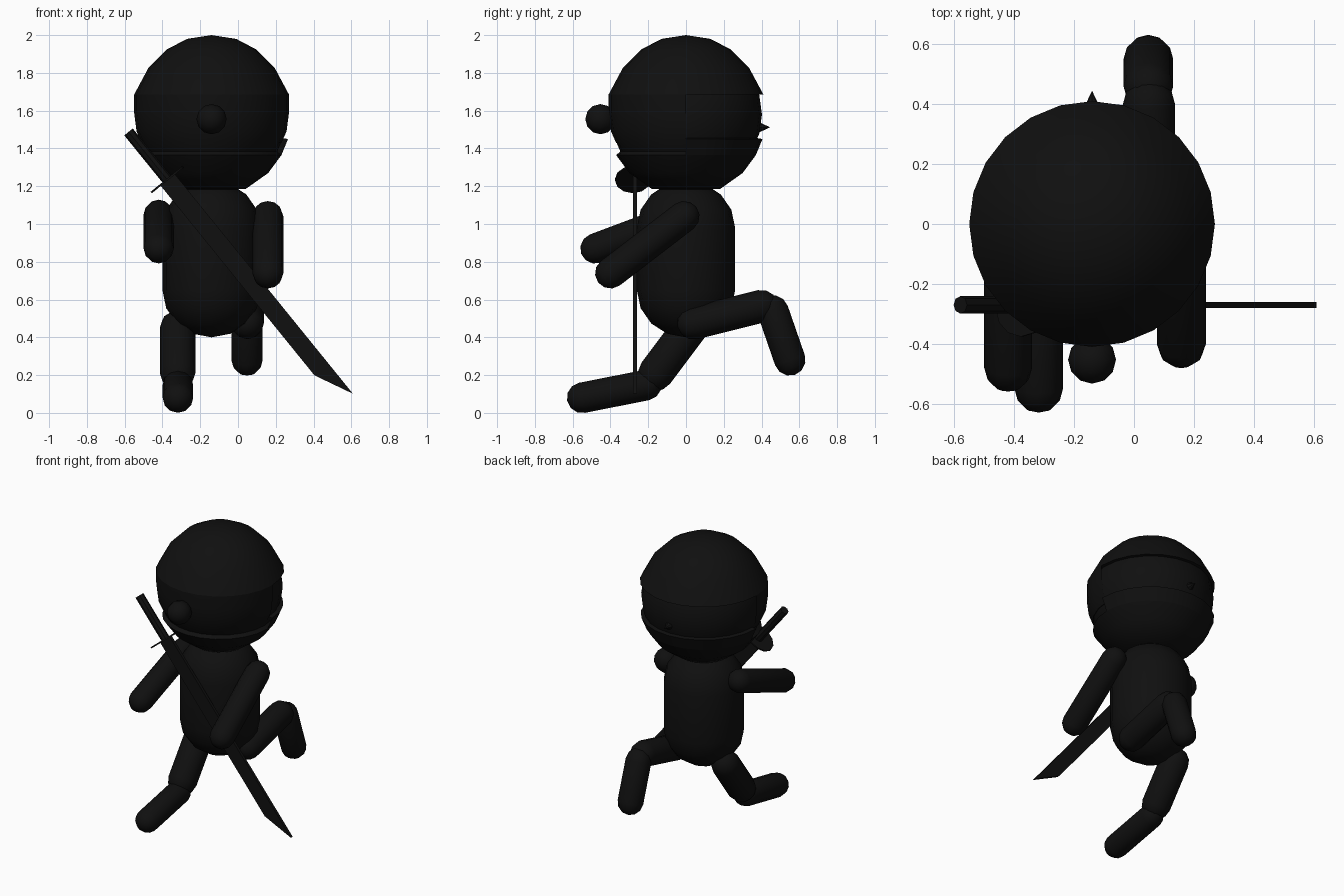
import bpy, math
from mathutils import Vector, Matrix

if "Cube" in bpy.data.objects:
    bpy.data.objects.remove(bpy.data.objects["Cube"])

mat = bpy.data.materials.new("black_cloth")
mat.diffuse_color = (0.005, 0.005, 0.005, 1)
mat.use_nodes = True
mat.node_tree.nodes["Principled BSDF"].inputs["Base Color"].default_value = mat.diffuse_color
CX = -0.14  # body axis


def make(name, verts, faces, angle=35):
    me = bpy.data.meshes.new(name)
    me.from_pydata([tuple(v) for v in verts], [], faces)
    me.materials.append(mat)
    ob = bpy.data.objects.new(name, me)
    bpy.context.collection.objects.link(ob)
    bpy.ops.object.select_all(action='DESELECT')
    ob.select_set(True)
    bpy.context.view_layer.objects.active = ob
    # weld poles and seam, then orient outward
    bpy.ops.object.mode_set(mode='EDIT')
    bpy.ops.mesh.select_all(action='SELECT')
    bpy.ops.mesh.remove_doubles(threshold=0.0005)
    bpy.ops.mesh.normals_make_consistent(inside=False)
    bpy.ops.object.mode_set(mode='OBJECT')
    bpy.ops.object.shade_smooth_by_angle(angle=math.radians(angle))
    return ob


def lathe(name, profile, seg=24, start=0.0, end=360.0, matrix=None):
    """Revolve (radius, height) points about z, optionally part way round."""
    matrix = matrix or Matrix.Translation((CX, 0, 0))
    verts, faces, n = [], [], len(profile)
    for i in range(seg + 1):
        a = math.radians(start + (end - start) * i / seg)
        verts += [matrix @ Vector((r * math.cos(a), r * math.sin(a), z)) for r, z in profile]
    for i in range(seg):
        for j in range(n - 1):
            a = i * n + j
            faces.append((a, a + n, a + n + 1, a + 1))
    return make(name, verts, faces)


def along(p, q):
    """Matrix placing local z along p to q."""
    p, q = Vector(p), Vector(q)
    return Matrix.Translation(p) @ (q - p).to_track_quat('Z', 'Y').to_matrix().to_4x4()


def arc(r, z, a0, a1, n, rz=None):
    rz = rz or r
    pts = []
    for i in range(n + 1):
        a = math.radians(a0 + (a1 - a0) * i / n)
        pts.append((max(0, r * math.cos(a)), z + rz * math.sin(a)))
    return pts


def capsule(name, p, q, r):
    length = (Vector(q) - Vector(p)).length
    profile = arc(r, 0, -90, 0, 3) + arc(r, length, 0, 90, 3)
    return lathe(name, profile, 12, matrix=along(p, q))


# Head inside the hood
lathe("head", arc(0.402, 1.58, -90, 90, 12, 0.39))

# Hood: full dome above the eye opening, back half below it
lathe("hood_dome", [(0.385, 1.685), (0.41, 1.685), (0.335, 1.825), (0.235, 1.925),
                    (0.13, 1.98), (0, 2.0)])
lathe("hood_back", [(0.41, 1.685), (0.41, 1.59), (0.397, 1.49), (0.37, 1.43), (0.34, 1.42)],
      12, 180, 360)

# Mask over the jaw, raised at the face
lathe("mask_jaw", [(0.345, 1.385), (0.37, 1.365), (0.30, 1.27), (0.18, 1.185), (0, 1.18)])
lathe("mask_face", [(0.375, 1.455), (0.405, 1.45), (0.37, 1.365)], 12, 0, 180)

# Nose and hood knot
lathe("nose", [(0.026, 0), (0, 0.055)], 8, matrix=along((CX, 0.39, 1.512), (CX, 1, 1.512)))
lathe("hood_knot", arc(0.08, 0, -90, 90, 6), 12,
      matrix=along((CX, -0.453, 1.555), (CX, -1, 1.555)))

# Torso
lathe("torso", arc(0.26, 0.65, -90, 0, 4, 0.25) + arc(0.26, 0.98, 0, 90, 4, 0.25), 16)

# Arms swept back
capsule("arm_outer", (-0.42, 0, 1.05), (-0.42, -0.48, 0.87), 0.08)
capsule("arm_inner", (0.158, -0.01, 1.04), (0.158, -0.40, 0.74), 0.082)

# Running legs
capsule("thigh_low", (-0.32, 0.02, 0.45), (-0.32, -0.16, 0.21), 0.094)
capsule("shin_low", (-0.318, -0.21, 0.147), (-0.318, -0.55, 0.08), 0.081)
capsule("thigh_high", (0.05, 0.04, 0.475), (0.05, 0.40, 0.565), 0.087)
capsule("shin_high", (0.048, 0.46, 0.54), (0.048, 0.55, 0.28), 0.083)

# Sword slung diagonally: local x across the blade, local z towards the tip
d = Vector((0.63, 0, -0.777)).normalized()
u = Vector((0.777, 0, 0.63)).normalized()
v = Vector((0, 1, 0))
frame = Matrix((u, v, d)).transposed().to_4x4()
sword = Matrix.Translation((-0.375, -0.27, 1.235)) @ frame
lathe("sword_handle", [(0, -0.325), (0.029, -0.325), (0.029, 0), (0, 0)], 8, matrix=sword)
lathe("sword_guard", [(0, -0.005), (0.108, -0.005), (0.108, 0.005), (0, 0.005)], 12,
      matrix=sword @ Matrix.Translation((0, -0.012, 0)) @ Matrix.Diagonal((1, 0.87, 1, 1)))
outline = [(-0.047, 0), (0.05, 0), (0.05, 1.50), (-0.047, 1.296)]
verts = [sword @ Vector((x, y, z)) for y in (-0.01, 0.01) for x, z in outline]
make("sword_blade", verts, [(0, 1, 2, 3), (7, 6, 5, 4)] +
     [(i, (i + 1) % 4, (i + 1) % 4 + 4, i + 4) for i in range(4)])
